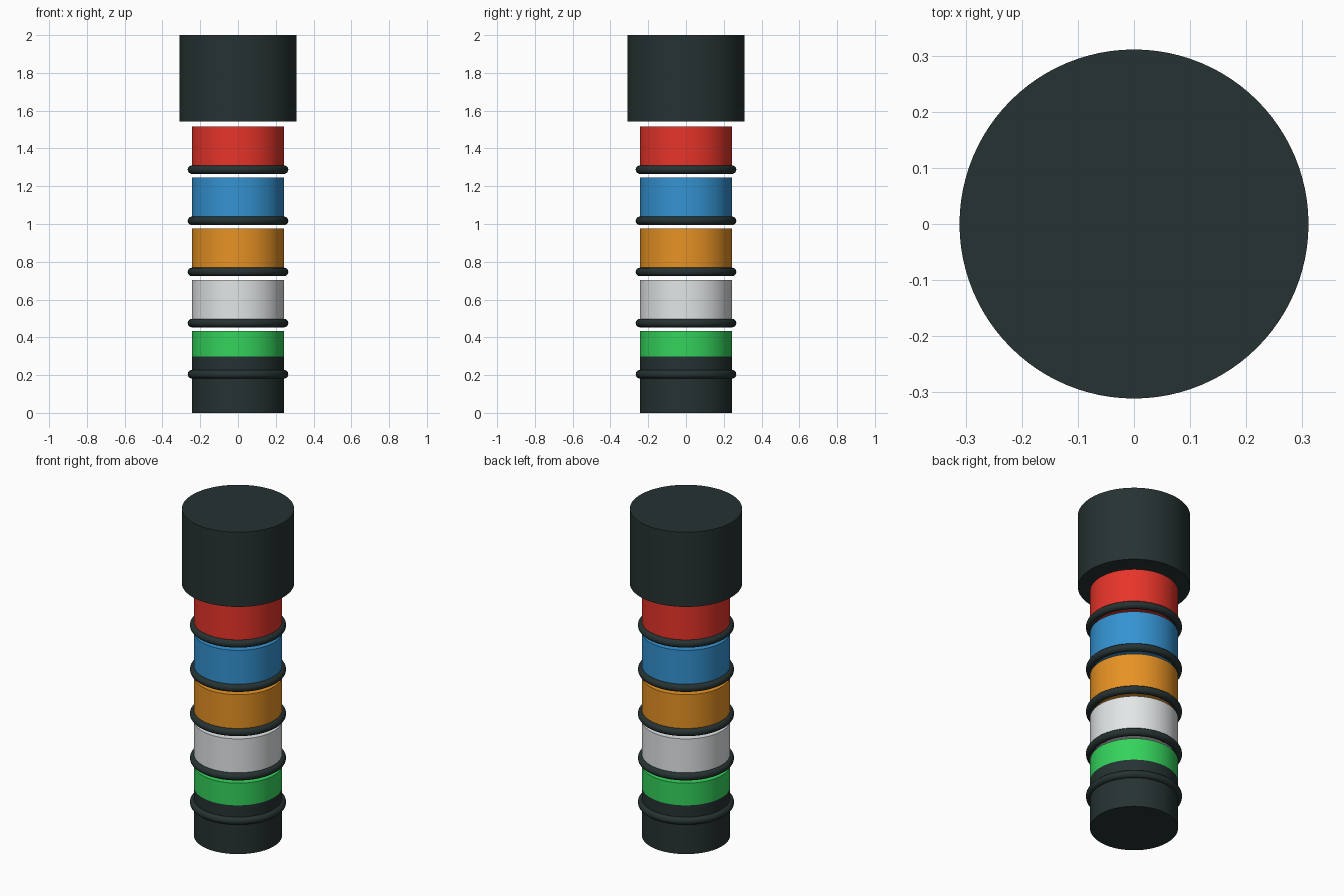
import bpy

if "Cube" in bpy.data.objects:
    bpy.data.objects.remove(bpy.data.objects["Cube"])

SIDES = 96
R = 0.244          # body radius
PITCH = 0.2708     # spacing between coloured bands
BAND_H = 0.2437    # height of one band


def to_linear(c):
    c /= 255
    return c / 12.92 if c <= 0.04045 else ((c + 0.055) / 1.055) ** 2.4


def material(name, r, g, b):
    m = bpy.data.materials.new(name)
    m.diffuse_color = (to_linear(r), to_linear(g), to_linear(b), 1)
    m.use_nodes = True
    m.node_tree.nodes["Principled BSDF"].inputs["Base Color"].default_value = m.diffuse_color
    return m


dark = material("charcoal", 38, 50, 50)
bands = [
    ("green", material("green", 52, 211, 92)),
    ("white", material("white", 236, 240, 241)),
    ("orange", material("orange", 241, 153, 38)),
    ("blue", material("blue", 52, 147, 210)),
    ("red", material("red", 234, 53, 42)),
]


def finish(name, mat):
    ob = bpy.context.object
    ob.name = name
    ob.data.materials.append(mat)
    bpy.ops.object.shade_smooth_by_angle()


def cylinder(name, radius, z0, z1, mat):
    bpy.ops.mesh.primitive_cylinder_add(vertices=SIDES, radius=radius, depth=z1 - z0,
                                        location=(0, 0, (z0 + z1) / 2))
    finish(name, mat)


# dark foot and wide top cap
cylinder("base", R, 0, 0.298, dark)
cylinder("cap", 0.311, 1.543, 2.0, dark)

# stacked coloured bands, each with a round seal ring near its lower edge
for i, (colour, mat) in enumerate(bands):
    bottom = 0.19 + i * PITCH
    start = 0.298 if i == 0 else bottom   # lowest band begins on top of the base
    cylinder(colour + "_band", R, start, bottom + BAND_H, mat)
    bpy.ops.mesh.primitive_torus_add(major_radius=R, minor_radius=0.0225,
                                     major_segments=SIDES, minor_segments=16,
                                     location=(0, 0, bottom + 0.0145))
    finish(colour + "_ring", dark)
